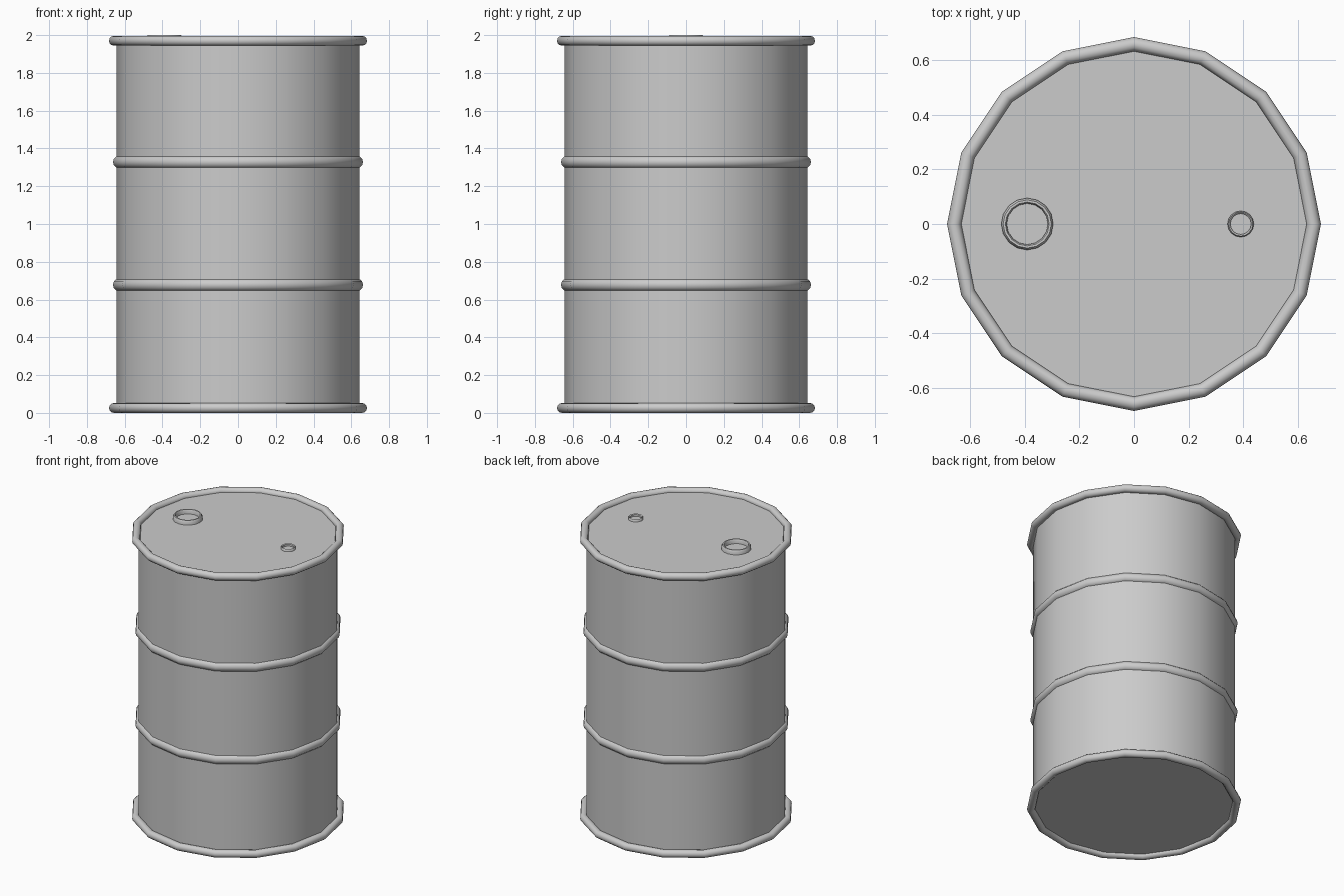
import bpy, math

if "Cube" in bpy.data.objects:
    bpy.data.objects.remove(bpy.data.objects["Cube"])

SIDES = 16


def smooth(ob, angle=40):
    bpy.ops.object.select_all(action='DESELECT')
    ob.select_set(True)
    bpy.context.view_layer.objects.active = ob
    bpy.ops.object.shade_smooth_by_angle(angle=math.radians(angle))


def hoop(name, major, minor, z, x=0, sides=SIDES, section=12):
    bpy.ops.mesh.primitive_torus_add(major_radius=major, minor_radius=minor,
                                     major_segments=sides, minor_segments=section,
                                     location=(x, 0, z))
    ob = bpy.context.object
    ob.name = name
    smooth(ob)


def lathe_ring(name, x, profile, sides=SIDES):
    # closed (radius, z) profile revolved around a vertical axis at x
    n = len(profile)
    verts = [(x + r * math.cos(a), r * math.sin(a), z)
             for a in (2 * math.pi * i / sides for i in range(sides))
             for r, z in profile]
    faces = [(i * n + j, (i + 1) % sides * n + j,
              (i + 1) % sides * n + (j + 1) % n, i * n + (j + 1) % n)
             for i in range(sides) for j in range(n)]
    me = bpy.data.meshes.new(name)
    me.from_pydata(verts, [], faces)
    ob = bpy.data.objects.new(name, me)
    bpy.context.collection.objects.link(ob)
    smooth(ob)


# Drum shell with flat lid and base; a vertex lies on each axis
bpy.ops.mesh.primitive_cylinder_add(vertices=SIDES, radius=0.644, depth=1.945,
                                    location=(0, 0, 0.9975))
shell = bpy.context.object
shell.name = "drum_shell"
smooth(shell)

# End rims and rolling hoops
for name, z in (("bottom_rim", 0.026), ("top_rim", 1.97)):
    hoop(name, 0.657, 0.026, z)
for name, z in (("lower_hoop", 0.678), ("upper_hoop", 1.328)):
    hoop(name, 0.629, 0.033, z)

# Large filler collar and small vent collar on the lid
lathe_ring("filler_collar", -0.39, [(0.075, 1.96), (0.095, 1.96), (0.095, 1.988),
                                    (0.088, 2.0), (0.080, 2.0), (0.075, 1.99)])
lathe_ring("vent_collar", 0.39, [(0.038, 1.96), (0.048, 1.96), (0.048, 1.982),
                                 (0.044, 1.987), (0.038, 1.982)])
